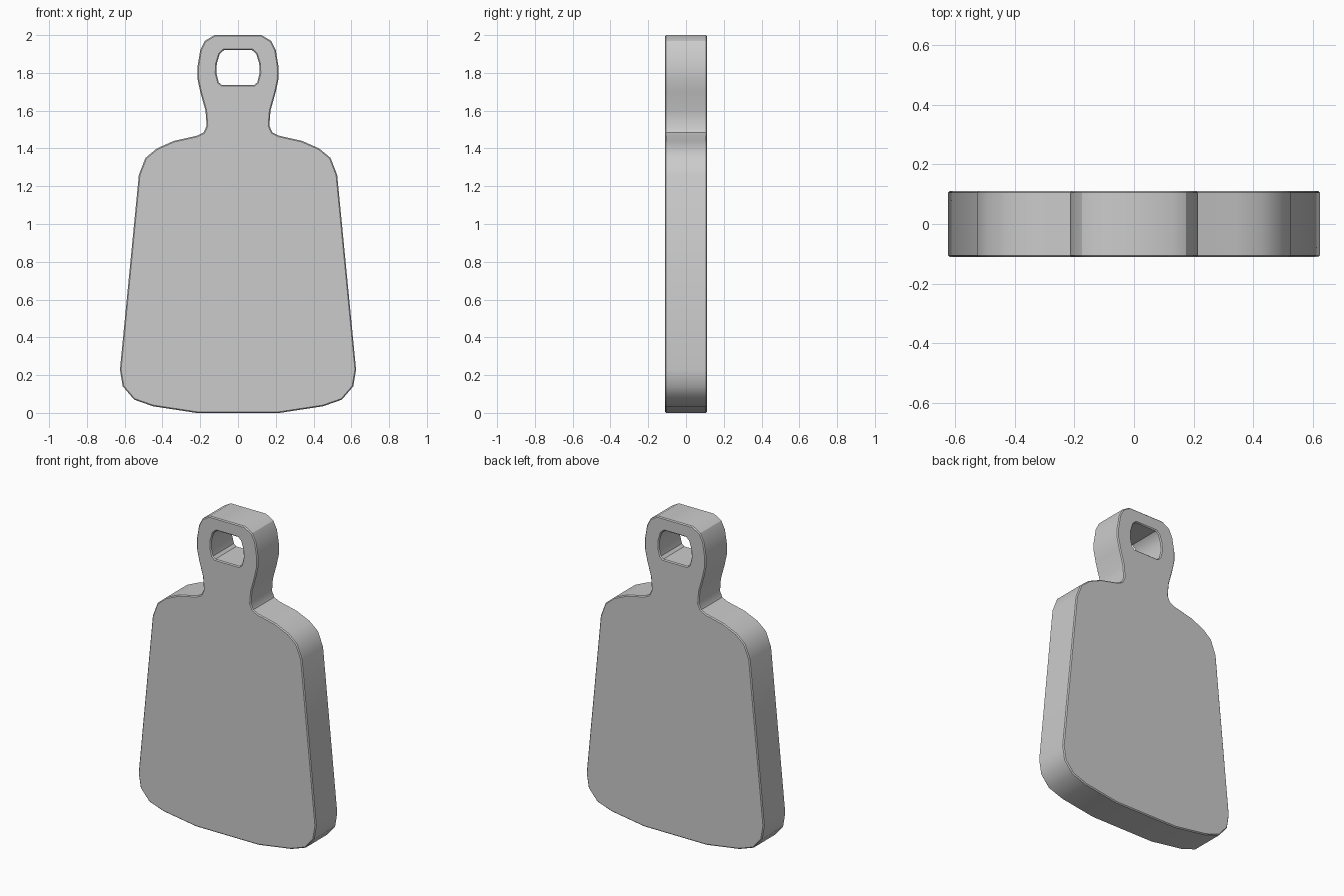
import bpy, bmesh, math
from mathutils import Vector

if "Cube" in bpy.data.objects:
    bpy.data.objects.remove(bpy.data.objects["Cube"])

HALF_DEPTH = 0.111
ROUND = 0.006

# Right halves of the board outline and the handle hole, bottom to top (x, z)
board_half = [(0.22, 0), (0.45, 0.035), (0.55, 0.07), (0.61, 0.14), (0.625, 0.23),
              (0.525, 1.26), (0.49, 1.35), (0.43, 1.40), (0.34, 1.44), (0.215, 1.468),
              (0.182, 1.485), (0.166, 1.52), (0.172, 1.60), (0.20, 1.70), (0.215, 1.77),
              (0.215, 1.83), (0.20, 1.92), (0.175, 1.97), (0.125, 2.0)]
hole_half = [(0.085, 1.736), (0.102, 1.75), (0.115, 1.80), (0.112, 1.85),
             (0.097, 1.90), (0.075, 1.92)]


def mirrored(half):
    return [Vector(p) for p in half] + [Vector((-x, z)) for x, z in reversed(half)]


def inset(points, amount):
    """Move a counter-clockwise outline inward by a fixed distance."""
    result = []
    for i, p in enumerate(points):
        a = (p - points[i - 1]).normalized()
        b = (points[(i + 1) % len(points)] - p).normalized()
        n = Vector((-a.y - b.y, a.x + b.x)).normalized()
        result.append(p + n * amount / max(0.5, n.dot(Vector((-a.y, a.x)))))
    return result


def add_wall(bm, points, side):
    """Skin a wall with softened rims; return its front and back rim edges."""
    layers = [(ROUND, -HALF_DEPTH), (0, ROUND - HALF_DEPTH),
              (0, HALF_DEPTH - ROUND), (ROUND, HALF_DEPTH)]
    rings = [[bm.verts.new((p.x, y, p.y)) for p in inset(points, amount * side)]
             for amount, y in layers]
    count = len(points)
    for low, high in zip(rings, rings[1:]):
        for i in range(count):
            j = (i + 1) % count
            bm.faces.new((low[i], low[j], high[j], high[i]))
    return [[bm.edges.get((r[i - 1], r[i])) for i in range(count)]
            for r in (rings[0], rings[-1])]


# Board with integral handle
bm = bmesh.new()
outer = add_wall(bm, mirrored(board_half), 1)
inner = add_wall(bm, mirrored(hole_half), -1)
for rim, hole in zip(outer, inner):
    bmesh.ops.triangle_fill(bm, edges=rim + hole, use_beauty=True)
bmesh.ops.recalc_face_normals(bm, faces=bm.faces[:])
mesh = bpy.data.meshes.new("cutting_board")
bm.to_mesh(mesh)
bm.free()
board = bpy.data.objects.new("cutting_board", mesh)
bpy.context.collection.objects.link(board)

# Plain grey finish
grey = bpy.data.materials.new("plain_grey")
grey.use_nodes = True
colour = (0.6, 0.6, 0.6, 1)
grey.diffuse_color = colour
grey.node_tree.nodes["Principled BSDF"].inputs["Base Color"].default_value = colour
mesh.materials.append(grey)

bpy.ops.object.select_all(action="DESELECT")
board.select_set(True)
bpy.context.view_layer.objects.active = board
bpy.ops.object.shade_smooth_by_angle(angle=math.radians(32))
